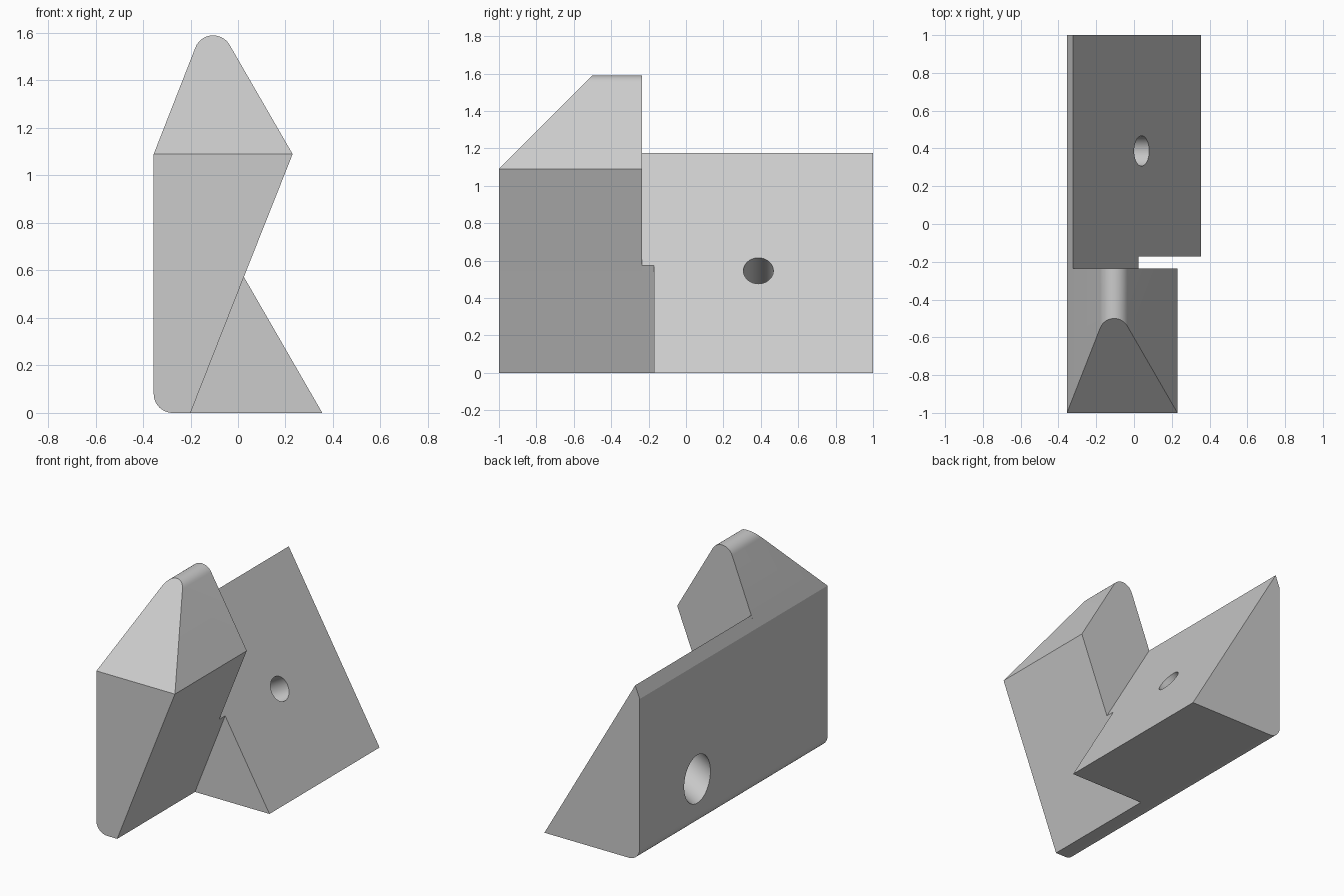
import bpy, bmesh, math
from mathutils import Vector

if "Cube" in bpy.data.objects:
    bpy.data.objects.remove(bpy.data.objects["Cube"])

grey = bpy.data.materials.new("plain_grey")
grey.diffuse_color = (0.6, 0.6, 0.6, 1)
grey.use_nodes = True
grey.node_tree.nodes["Principled BSDF"].inputs["Base Color"].default_value = grey.diffuse_color


def fillet(prev, corner, nxt, r, n=14):
    """Arc points rounding a profile corner."""
    p, c, q = Vector(prev), Vector(corner), Vector(nxt)
    a, b = (p - c).normalized(), (q - c).normalized()
    half = a.angle(b) / 2
    centre = c + (a + b).normalized() * (r / math.sin(half))
    s = c + a * (r / math.tan(half)) - centre
    e = c + b * (r / math.tan(half)) - centre
    w = s.angle(e)
    return [tuple(centre + (s * math.sin(w * (1 - i / n)) + e * math.sin(w * i / n)) / math.sin(w))
            for i in range(n + 1)]


def make_object(name, bm):
    bmesh.ops.recalc_face_normals(bm, faces=bm.faces)
    me = bpy.data.meshes.new(name)
    bm.to_mesh(me)
    bm.free()
    me.materials.append(grey)
    ob = bpy.data.objects.new(name, me)
    bpy.context.collection.objects.link(ob)
    return ob


def prism(profile, y0, y1):
    """Extrude an (x, z) profile along y."""
    bm = bmesh.new()
    face = bm.faces.new([bm.verts.new((x, y0, z)) for x, z in profile])
    ext = bmesh.ops.extrude_face_region(bm, geom=[face])["geom"]
    bmesh.ops.translate(bm, vec=(0, y1 - y0, 0),
                        verts=[v for v in ext if isinstance(v, bmesh.types.BMVert)])
    # Make sure both ends are capped
    bmesh.ops.holes_fill(bm, edges=[e for e in bm.edges if e.is_boundary], sides=0)
    return bm


def boolean(target, other, operation):
    mod = target.modifiers.new("bool", "BOOLEAN")
    mod.operation, mod.solver, mod.object = operation, "EXACT", other
    bpy.context.view_layer.objects.active = target
    bpy.ops.object.modifier_apply(modifier=mod.name)
    bpy.data.objects.remove(other, do_unlink=True)


# Shared profile corners
left, shoulder, step = -0.355, 1.09, -0.235
foot, notch, right_tip = (-0.2, 0), (0.025, 0.573), (0.23, shoulder)
rounded_foot = fillet((left, shoulder), (left, 0), foot, 0.08)

# Front upright block with rounded peak
peak = fillet(right_tip, (-0.1187, 1.694), (left, shoulder), 0.08)
bm = prism([(left, shoulder)] + rounded_foot + [foot, notch, right_tip] + peak, -1, step)

# Sloping nose at the front of the peak
bmesh.ops.bisect_plane(bm, geom=bm.verts[:] + bm.edges[:] + bm.faces[:], dist=1e-5,
                       plane_co=(0, -1, shoulder), plane_no=(0, -1, 1), clear_outer=True)
bmesh.ops.holes_fill(bm, edges=[e for e in bm.edges if e.is_boundary], sides=0)
front = make_object("front_block", bm)

# Rear wedge
wedge = make_object("wedge_bracket", prism(
    [(left, shoulder)] + rounded_foot + [(0.355, 0), (-0.322, 1.174)], step, 1))

# Relief slot beside the front block
dx, dz = notch[0] - foot[0], notch[1] - foot[1]
low = (foot[0] - dx * 0.3, -dz * 0.3)
high = (notch[0] + dx * 0.3, notch[1] + dz * 0.3)
boolean(wedge, make_object("relief_cutter", prism([low, (0.8, low[1]), (0.8, high[1]), high],
                                                  -0.4, -0.172)), "DIFFERENCE")

# Screw hole square to the sloping face, with a wider bore at the back
axis = Vector((-math.cos(math.radians(30)), 0, -0.5))
entry = Vector((0.04, 0.387, 0.545))
for radius, start, end in ((0.08, -0.2, 0.4), (0.14, 0.28, 0.9)):
    bm = bmesh.new()
    bmesh.ops.create_cone(bm, cap_ends=True, segments=64, radius1=radius,
                          radius2=radius, depth=end - start)
    rot = axis.to_track_quat("Z", "Y").to_matrix()
    bmesh.ops.rotate(bm, verts=bm.verts, cent=(0, 0, 0), matrix=rot)
    bmesh.ops.translate(bm, verts=bm.verts, vec=entry + axis * (start + end) / 2)
    boolean(wedge, make_object("bore_cutter", bm), "DIFFERENCE")

# Join into one solid
boolean(wedge, front, "UNION")
bpy.ops.object.select_all(action="DESELECT")
wedge.select_set(True)
bpy.context.view_layer.objects.active = wedge
bpy.ops.object.shade_smooth_by_angle(angle=math.radians(15))
